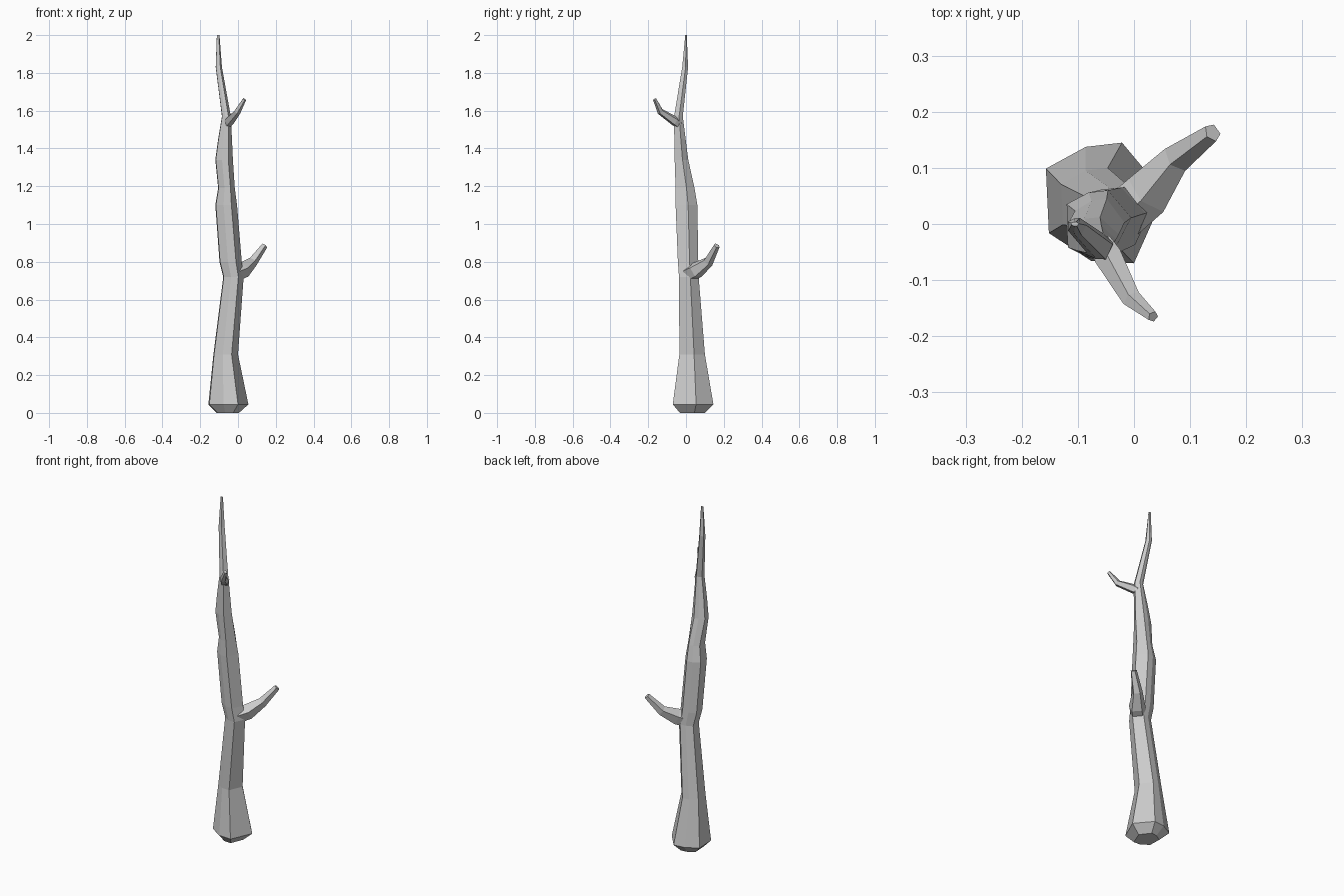
import bpy, bmesh, math
from mathutils import Vector

if "Cube" in bpy.data.objects:
    bpy.data.objects.remove(bpy.data.objects["Cube"])


def loft(name, rings):
    """Skin a list of equal-length vertex rings and cap both ends."""
    bm = bmesh.new()
    loops = [[bm.verts.new(p) for p in ring] for ring in rings]
    n = len(loops[0])
    for a, b in zip(loops, loops[1:]):
        for i in range(n):
            j = (i + 1) % n
            bm.faces.new((a[i], a[j], b[j], b[i]))
    bm.faces.new(loops[0][::-1])
    bm.faces.new(loops[-1])
    bmesh.ops.recalc_face_normals(bm, faces=bm.faces)
    mesh = bpy.data.meshes.new(name)
    bm.to_mesh(mesh)
    bm.free()
    obj = bpy.data.objects.new(name, mesh)
    bpy.context.collection.objects.link(obj)
    return obj


def branch(name, path, sides=5):
    """Tapered faceted limb along (x, y, z, radius) points."""
    pts = [Vector(p[:3]) for p in path]
    rings = []
    for i, p in enumerate(pts):
        d = (pts[min(i + 1, len(pts) - 1)] - pts[max(i - 1, 0)]).normalized()
        u = d.cross(Vector((0, 0, 1))).normalized()
        v = u.cross(d)
        r = path[i][3]
        rings.append([p + r * (math.cos(t) * u + math.sin(t) * v)
                      for t in (math.tau * k / sides + math.pi / 2 for k in range(sides))])
    return loft(name, rings)


# Trunk: irregular seven-sided section fitted to (z, xmin, xmax, ymin, ymax)
section = [(-1, .57), (-.33, .93), (.28, 1), (1, .15), (.48, -1), (-.24, -.96), (-.95, -.5)]
levels = [
    (0.00, -.112, .005, -.032, .10),
    (0.045, -.157, .055, -.07, .145),
    (0.31, -.13, .00, -.035, .10),
    (0.72, -.078, .03, -.037, .067),
    (0.80, -.098, .02, -.043, .065),
    (1.10, -.12, -.005, -.055, .06),
    (1.19, -.105, -.017, -.055, .045),
    (1.34, -.12, -.027, -.06, .012),
    (1.45, -.105, -.032, -.062, -.002),
    (1.57, -.085, -.038, -.063, -.017),
    (1.83, -.118, -.085, -.02, .011),
    (2.00, -.112, -.098, -.004, .004),
]
trunk = loft("tree_trunk", [
    [((x0 + x1) / 2 + sx * (x1 - x0) / 2, (y0 + y1) / 2 + sy * (y1 - y0) / 2, z)
     for sx, sy in section] for z, x0, x1, y0, y1 in levels])

# Lower and upper broken branches
limbs = [
    branch("lower_branch", [(-.02, .015, .735, .045), (.025, .055, .755, .045),
                            (.077, .118, .80, .028), (.14, .163, .885, .017)]),
    branch("upper_branch", [(-.06, -.035, 1.525, .022), (-.045, -.06, 1.545, .026),
                            (-.003, -.135, 1.595, .018), (.034, -.165, 1.66, .010)]),
]

# Merge the branches into the trunk
for limb in limbs:
    mod = trunk.modifiers.new("union_" + limb.name, 'BOOLEAN')
    mod.operation = 'UNION'
    mod.solver = 'EXACT'
    mod.object = limb
bpy.context.view_layer.update()
merged = bpy.data.meshes.new_from_object(
    trunk.evaluated_get(bpy.context.evaluated_depsgraph_get()))
trunk.modifiers.clear()
trunk.data = merged
for limb in limbs:
    bpy.data.objects.remove(limb)
